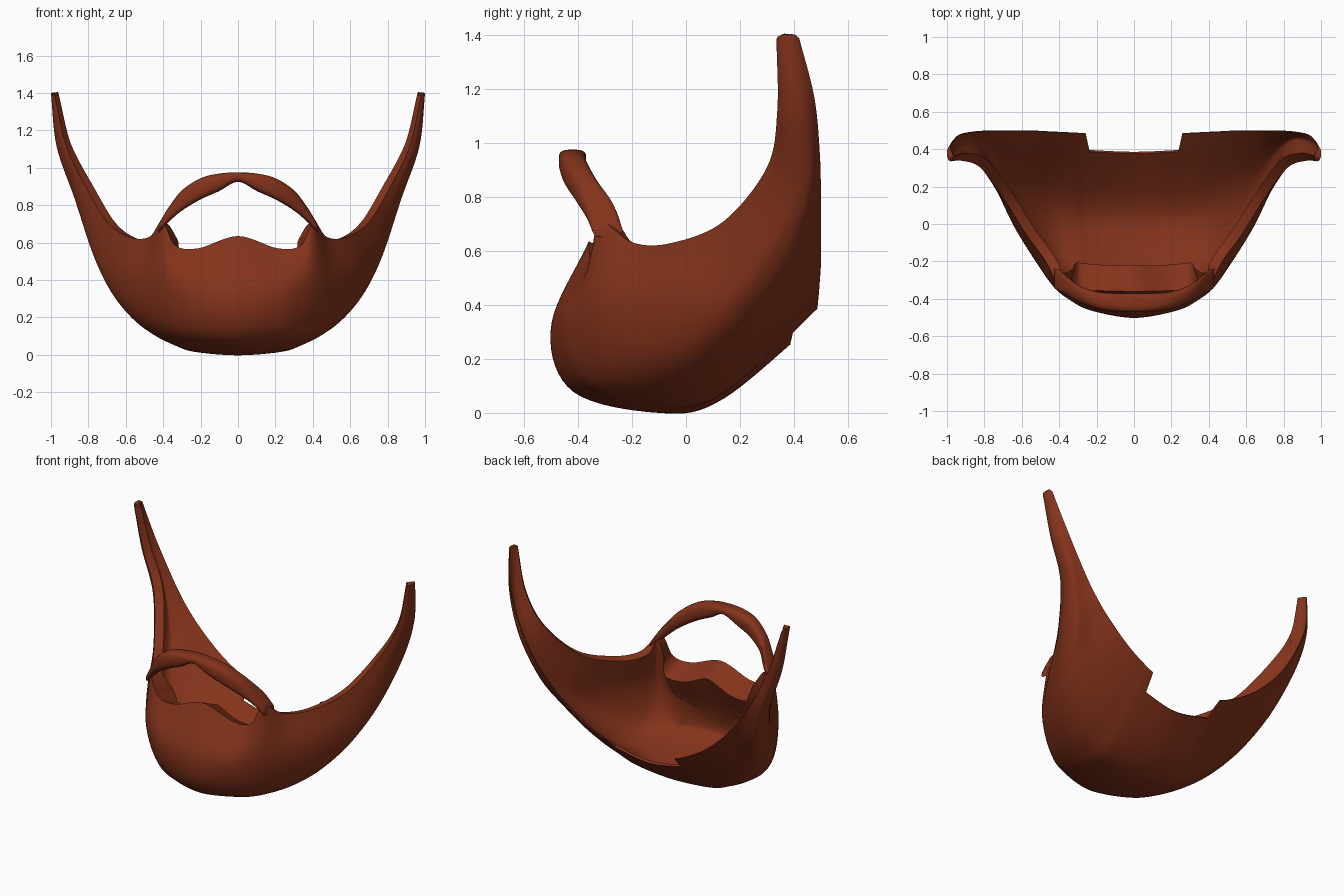
import bpy, bmesh, math
from mathutils import Vector

if "Cube" in bpy.data.objects:
    bpy.data.objects.remove(bpy.data.objects["Cube"])

mat = bpy.data.materials.new("auburn_hair")
mat.diffuse_color = (0.23, 0.033, 0.011, 1)
mat.use_nodes = True
mat.node_tree.nodes["Principled BSDF"].inputs["Base Color"].default_value = mat.diffuse_color


def spline(pts, u):
    """Catmull-Rom point at u in 0..1 along pts"""
    n = len(pts) - 1
    i = min(int(u * n), n - 1)
    f = u * n - i
    b, c = pts[i], pts[i + 1]
    a = pts[i - 1] if i > 0 else b * 2 - c
    d = pts[i + 2] if i + 2 <= n else c * 2 - b
    return 0.5 * (2 * b + (c - a) * f + (2 * a - 5 * b + 4 * c - d) * f * f
                  + (3 * b - a - 3 * c + d) * f ** 3)


def mirrored(rows):
    """Rows from the middle outwards -> rows from the left end to the right end"""
    left = [[Vector((-p.x, p.y, p.z)) for p in r] for r in rows[:0:-1]]
    return left + rows


def loft(name, grid):
    """Skin a list of closed rings, cap both ends"""
    bm = bmesh.new()
    rings = [[bm.verts.new(p) for p in r] for r in grid]
    n = len(rings[0])
    for r, q in zip(rings, rings[1:]):
        for j in range(n):
            k = (j + 1) % n
            bm.faces.new((r[j], r[k], q[k], q[j]))
    # end caps as quads bridging the two halves of the ring
    for r in (rings[0], rings[-1]):
        for j in range(n // 2 - 1):
            bm.faces.new((r[j], r[j + 1], r[n - 2 - j], r[n - 1 - j]))
    bmesh.ops.recalc_face_normals(bm, faces=bm.faces)
    me = bpy.data.meshes.new(name)
    bm.to_mesh(me)
    bm.free()
    me.materials.append(mat)
    ob = bpy.data.objects.new(name, me)
    bpy.context.collection.objects.link(ob)
    bpy.ops.object.select_all(action='DESELECT')
    ob.select_set(True)
    bpy.context.view_layer.objects.active = ob
    bpy.ops.object.shade_smooth_by_angle(angle=math.radians(45))


# Beard sections, middle to side: upper rim, belly, chin, bottom, underside, back rim
jaw = [
    [(0, -.36, .635), (0, -.5, .32), (0, -.42, .08), (0, -.1, 0), (0, .13, .047), (0, .475, .33)],
    [(.21, -.355, .57), (.22, -.465, .34), (.22, -.38, .10), (.23, -.08, .018), (.235, .14, .072), (.24, .485, .38)],
    [(.335, -.345, .585), (.33, -.415, .36), (.335, -.325, .125), (.34, -.065, .052), (.34, .155, .115), (.34, .49, .42)],
    [(.405, -.32, .71), (.43, -.335, .39), (.44, -.24, .175), (.455, -.035, .11), (.445, .19, .18), (.445, .495, .48)],
    [(.475, -.195, .63), (.525, -.20, .42), (.55, -.12, .25), (.57, .04, .20), (.56, .24, .28), (.55, .50, .56)],
    [(.58, -.05, .63), (.63, -.03, .47), (.66, .04, .36), (.68, .16, .34), (.67, .30, .41), (.66, .50, .67)],
    [(.70, .14, .71), (.73, .17, .60), (.76, .23, .53), (.775, .30, .54), (.77, .40, .60), (.76, .50, .80)],
]
sideburn = [
    [(.82, .30, .91), (.845, .33, .86), (.865, .38, .83), (.875, .43, .84), (.87, .47, .87), (.855, .495, .97)],
    [(.92, .338, 1.12), (.945, .355, 1.12), (.965, .39, 1.11), (.97, .42, 1.12), (.96, .45, 1.13), (.94, .475, 1.17)],
    [(.98, .335, 1.385), (.992, .342, 1.395), (.999, .36, 1.4), (1, .385, 1.4), (.995, .405, 1.4), (.985, .42, 1.385)],
]
rows = mirrored([[Vector(p) for p in r] for r in jaw + sideburn])
NS, NT = 144, 40
# Wall thickness from upper rim to back rim: at the mouth, and at the cheeks
mouth = [.155, .165, .11, .07, .04, .006]
cheek = [.055, .055, .048, .038, .022, .006]


def outer(s, t):
    s, t = min(max(s, 0), 1), min(max(t, 0), 1)
    return spline([spline(r, t) for r in rows], s)


rings = []
for i in range(NS + 1):
    s = i / NS
    off = abs(s - .5) * 18                       # station number away from the middle
    tmax = .95 if off < 1.05 else 1.0            # notch at the back of the neck
    lip = 1 - min(max((off - 1.6) / 1.7, 0), 1)  # thicker around the mouth
    lip = lip * lip * (3 - 2 * lip)
    thin = 1 - .3 * min(max(off - 7.5, 0), 1.5) / 1.5
    out, inn = [], []
    for j in range(NT + 1):
        t = tmax * j / NT
        p = outer(s, t)
        ds = outer(s + .004, t) - outer(s - .004, t)
        dt = outer(s, t + .004) - outer(s, t - .004)
        n = ds.cross(dt).normalized()
        # at the mouth corners, keep the wall pointing straight back from the lip
        w = max(0, 1 - abs(off - 2.7) / 1.1) * max(0, 1 - 3.5 * t)
        if w > 0:
            back = Vector((-.35 if p.x > 0 else .35, .93, -.1))
            if n.y < 0:
                back = -back
            n = n.lerp(back, min(1, 1.6 * w)).normalized()
        thick = thin * (lip * spline(mouth, t) + (1 - lip) * spline(cheek, t))
        out.append(p)
        inn.append(p + n * thick)
    rings.append((out, inn))
# make sure the wall goes inwards at the chin
mid_o, mid_i = rings[NS // 2]
if mid_i[NT // 4].y < mid_o[NT // 4].y:
    rings = [(o, [a * 2 - b for a, b in zip(o, q)]) for o, q in rings]
loft("beard", [o + q[::-1] for o, q in rings])

# Moustache: x, front y, back y, top z, bottom z
stache = [(0, -.47, -.37, .975, .925), (.1, -.47, -.37, .97, .875), (.2, -.455, -.36, .945, .83),
          (.3, -.415, -.325, .88, .77), (.37, -.375, -.265, .79, .71), (.425, -.345, -.235, .70, .65)]
sections = []
for x, y0, y1, z0, z1 in stache:
    ring = []
    for k in range(16):
        a = 2 * math.pi * (k + .5) / 16
        c, d = math.cos(a), math.sin(a)
        ring.append(Vector((x,
                            (y0 + y1) / 2 + (y1 - y0) / 2 * math.copysign(abs(c) ** .7, c),
                            (z0 + z1) / 2 + (z0 - z1) / 2 * math.copysign(abs(d) ** .7, d))))
    sections.append(ring)
sections = mirrored(sections)
loft("moustache", [[spline([r[k] for r in sections], i / 50) for k in range(16)] for i in range(51)])
